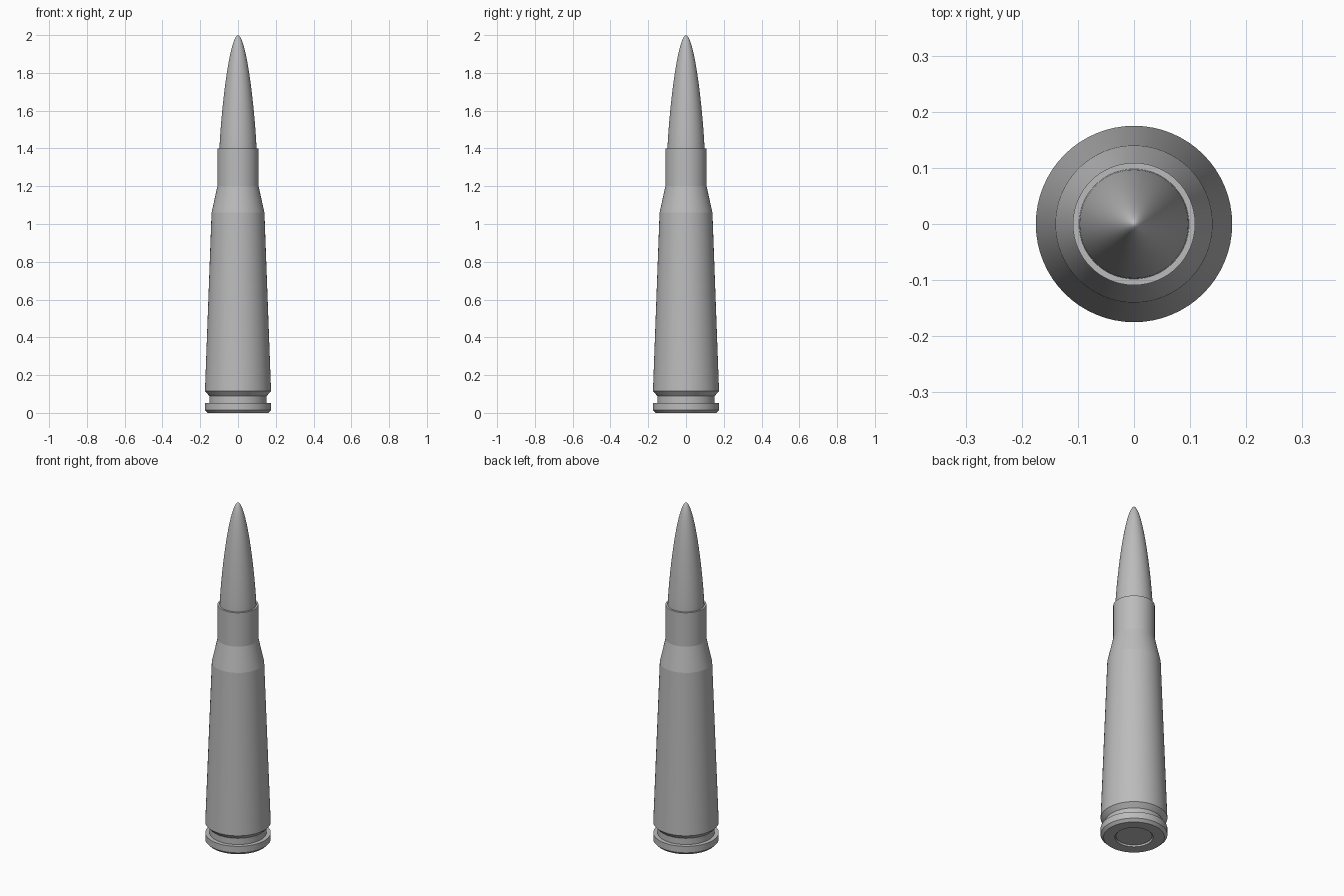
import bpy
import bmesh
import math

cube = bpy.data.objects.get("Cube")
if cube:
    bpy.data.objects.remove(cube, do_unlink=True)

SIDES = 64

grey = bpy.data.materials.new("plain_grey")
grey.use_nodes = True
colour = (0.5, 0.5, 0.5, 1)
grey.diffuse_color = colour
grey.node_tree.nodes["Principled BSDF"].inputs["Base Color"].default_value = colour


def lathe(name, profile, angle=20):
    """Spin a (radius, height) profile round the z axis."""
    bm = bmesh.new()
    verts = [bm.verts.new((r, 0, z)) for r, z in profile]
    edges = [bm.edges.new(pair) for pair in zip(verts, verts[1:])]
    bmesh.ops.spin(bm, geom=verts + edges, cent=(0, 0, 0), axis=(0, 0, 1),
                   angle=math.tau, steps=SIDES)
    bmesh.ops.remove_doubles(bm, verts=bm.verts, dist=0.0002)
    bmesh.ops.recalc_face_normals(bm, faces=bm.faces)
    mesh = bpy.data.meshes.new(name)
    bm.to_mesh(mesh)
    bm.free()
    mesh.materials.append(grey)
    obj = bpy.data.objects.new(name, mesh)
    bpy.context.collection.objects.link(obj)
    bpy.ops.object.select_all(action="DESELECT")
    obj.select_set(True)
    bpy.context.view_layer.objects.active = obj
    bpy.ops.object.shade_smooth_by_angle(angle=math.radians(angle))
    return obj


# Tapered casing: primer pocket, rim, extractor groove, body, shoulder, open neck
lathe("casing", [
    (0, 0.03), (0.1, 0.03), (0.1, 0), (0.16, 0),
    (0.175, 0.015), (0.175, 0.053), (0.152, 0.053), (0.152, 0.09),
    (0.175, 0.115), (0.14, 1.06), (0.109, 1.2), (0.109, 1.4),
    (0.098, 1.4), (0.098, 1.3), (0, 1.3),
], angle=10)

# Primer cap set just inside the base
lathe("primer", [(0, 0.007), (0.094, 0.007), (0.099, 0.012), (0.099, 0.03), (0, 0.03)])

# Pointed ogive tip seated in the neck
STEPS = 28
ogive = [(0, 1.3), (0.098, 1.3)]
for i in range(STEPS + 1):
    t = math.sin(i / STEPS * math.pi / 2)
    ogive.append((0.098 * max(0, 1 - t ** 1.25) ** 0.55, 1.4 + 0.6 * t))
lathe("pointed_tip", ogive, angle=30)
